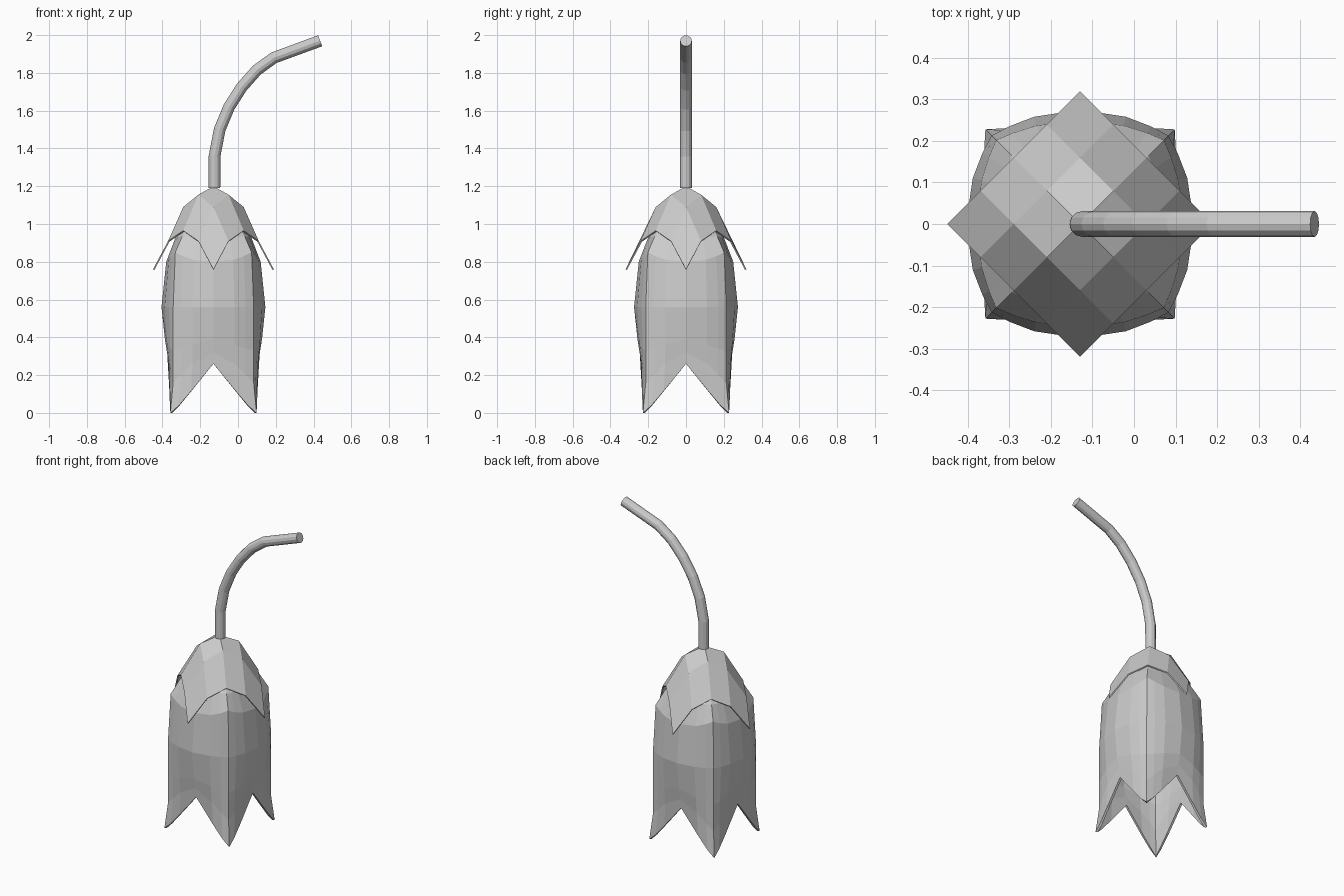
import bpy, bmesh, math
from mathutils import Vector

if "Cube" in bpy.data.objects:
    bpy.data.objects.remove(bpy.data.objects["Cube"])

CX = -0.13  # flower axis


def finish(bm, name, thickness):
    # make all faces point away from the inside of the flower, then add wall thickness
    core = Vector((CX, 0, 0.6))
    bm.normal_update()
    for f in bm.faces:
        if f.normal.dot(f.calc_center_median() - core) < 0:
            f.normal_flip()
    me = bpy.data.meshes.new(name)
    bm.to_mesh(me)
    bm.free()
    ob = bpy.data.objects.new(name, me)
    bpy.context.collection.objects.link(ob)
    if thickness:
        m = ob.modifiers.new("wall", 'SOLIDIFY')
        m.thickness = thickness
        m.offset = -1
    return ob


# Leafy cap: a diamond grid whose corners droop
bm = bmesh.new()
heights = {(0, 0): 1.2, (1, 0): 1.155, (1, 1): 1.09,
           (2, 0): 0.965, (2, 1): 0.91, (2, 2): 0.76}
grid = {}
for u in range(-2, 3):
    for v in range(-2, 3):
        key = (max(abs(u), abs(v)), min(abs(u), abs(v)))
        grid[u, v] = bm.verts.new((CX + (u - v) * 0.08, (u + v) * 0.08, heights[key]))
for u in range(-2, 2):
    for v in range(-2, 2):
        bm.faces.new([grid[u, v], grid[u + 1, v], grid[u + 1, v + 1], grid[u, v + 1]])
finish(bm, "flower_cap", 0.008)

# Bell: square rings, mid-side bulging, corners drawn down into four tips
# each ring: (mid offset, corner offset, z at mid, quarter, near corner, corner)
rings = [
    (0.04, 0.03, 1.15, 1.15, 1.15, 1.15),
    (0.13, 0.09, 1.07, 1.07, 1.07, 1.07),
    (0.20, 0.165, 0.93, 0.93, 0.93, 0.935),
    (0.25, 0.202, 0.80, 0.81, 0.83, 0.85),
    (0.275, 0.213, 0.56, 0.56, 0.56, 0.56),
    (0.257, 0.213, 0.39, 0.36, 0.34, 0.33),
    (0.245, 0.213, 0.32, 0.26, 0.20, 0.16),
    (0.235, 0.228, 0.26, 0.115, 0.04, 0.0),
]
steps = (0, 0.52, 0.8, 1)
bm = bmesh.new()
loops = []
for mid, cor, *zs in rings:
    loop = []
    for side in range(4):
        a = side * math.pi / 2
        for i in (-3, -2, -1, 0, 1, 2):
            s = steps[abs(i)]
            out = cor + (mid - cor) * (1 - s * s)
            t = math.copysign(s * cor, i)
            loop.append(bm.verts.new((CX + out * math.cos(a) - t * math.sin(a),
                                      out * math.sin(a) + t * math.cos(a),
                                      zs[abs(i)])))
    loops.append(loop)
n = len(loops[0])
for a, b in zip(loops, loops[1:]):
    for i in range(n):
        j = (i + 1) % n
        bm.faces.new([a[i], b[i], b[j], a[j]])
bm.faces.new(loops[0])
finish(bm, "petal_bell", 0.014)

# Curved stem
path = [(-0.125, 1.19), (-0.124, 1.36), (-0.097, 1.5), (-0.047, 1.62), (0.02, 1.725),
        (0.10, 1.815), (0.19, 1.88), (0.435, 1.97)]
cu = bpy.data.curves.new("stem", 'CURVE')
cu.dimensions = '3D'
cu.bevel_depth = 0.031
cu.bevel_resolution = 4
cu.use_fill_caps = True
sp = cu.splines.new('POLY')
sp.points.add(len(path) - 1)
for p, (x, z) in zip(sp.points, path):
    p.co = (x, 0, z, 1)
sp.use_smooth = False
stem = bpy.data.objects.new("stem", cu)
bpy.context.collection.objects.link(stem)
bpy.context.view_layer.objects.active = stem
stem.select_set(True)
bpy.ops.object.convert(target='MESH')
